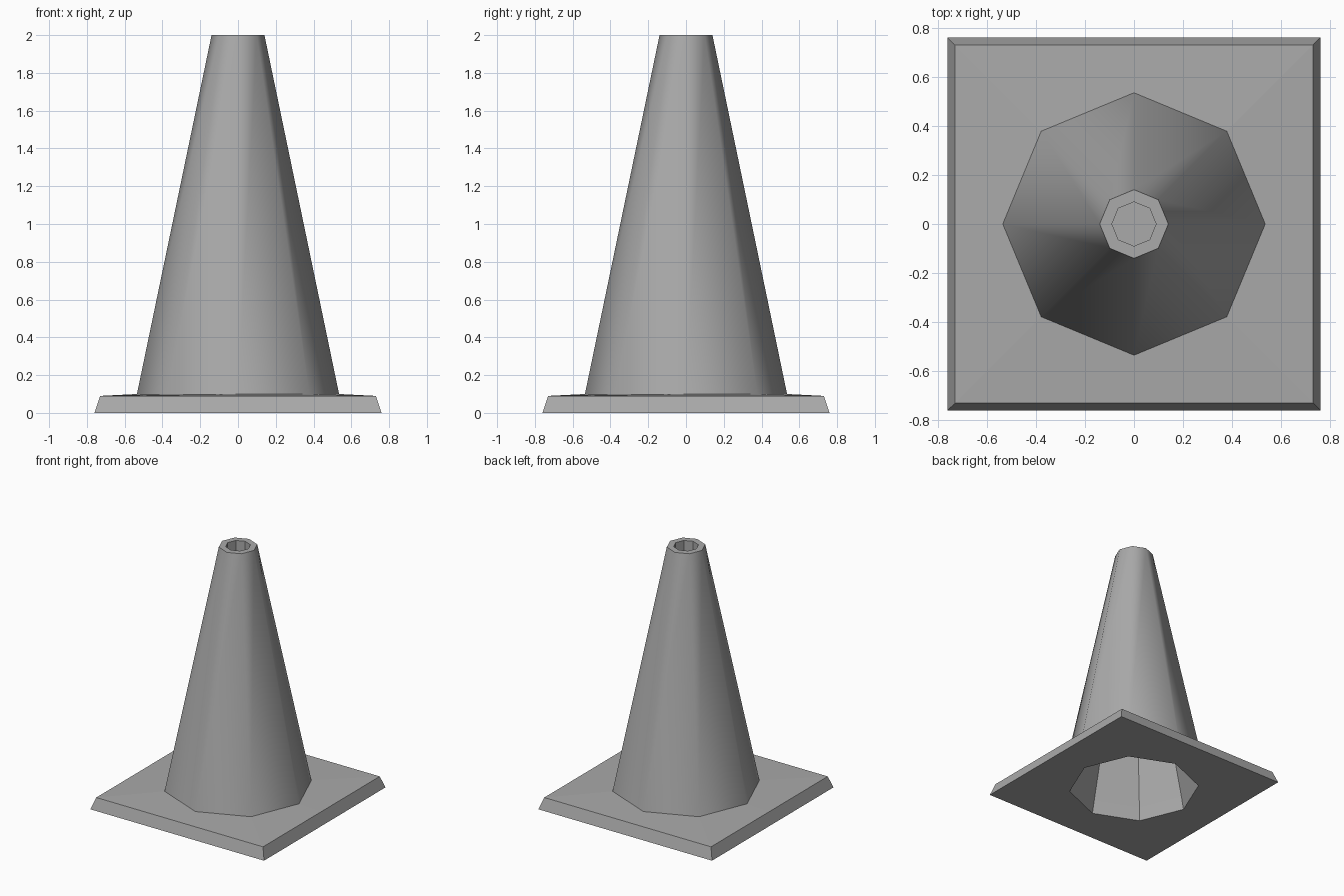
import bpy
import bmesh
from math import cos, sin, pi

SIDES = 8

old = bpy.data.objects.get("Cube")
if old:
    bpy.data.objects.remove(old, do_unlink=True)

grey = bpy.data.materials.new("plain grey")
grey.use_nodes = True
grey.diffuse_color = (0.4, 0.4, 0.4, 1)
grey.node_tree.nodes["Principled BSDF"].inputs["Base Color"].default_value = (0.4, 0.4, 0.4, 1)


def ring(bm, size, z, square=False):
    """Eight points on an octagon, or on a square with its edge midpoints."""
    verts = []
    for k in range(SIDES):
        c, s = cos(2 * pi * k / SIDES), sin(2 * pi * k / SIDES)
        r = size / max(abs(c), abs(s)) if square else size
        verts.append(bm.verts.new((r * c, r * s, z)))
    return verts


def loft(bm, rings, smooth_bands=()):
    """Join successive rings with bands of quads."""
    for band, (a, b) in enumerate(zip(rings, rings[1:])):
        for k in range(SIDES):
            n = (k + 1) % SIDES
            face = bm.faces.new((a[k], a[n], b[n], b[k]))
            face.smooth = band in smooth_bands


def finish(bm, name):
    mesh = bpy.data.meshes.new(name)
    bm.to_mesh(mesh)
    bm.free()
    mesh.materials.append(grey)
    obj = bpy.data.objects.new(name, mesh)
    bpy.context.collection.objects.link(obj)
    return obj


# Square base plate with bevelled sides and an octagonal opening beneath
bm = bmesh.new()
loft(bm, [
    ring(bm, 0.46, 0.1),
    ring(bm, 0.48, 0),
    ring(bm, 0.76, 0, square=True),
    ring(bm, 0.73, 0.09, square=True),
    ring(bm, 0.535, 0.1),
])
finish(bm, "base_plate")

# Cone: smooth outer wall, flat rim and a faceted socket in the top
bm = bmesh.new()
socket_floor = ring(bm, 0.09, 1.82)
loft(bm, [
    ring(bm, 0.535, 0.1),
    ring(bm, 0.14, 2),
    ring(bm, 0.09, 2),
    socket_floor,
], smooth_bands=(0,))
bm.faces.new(socket_floor)

# Hollow underside of the cone
ceiling = ring(bm, 0.09, 1.78)
loft(bm, [ceiling, ring(bm, 0.46, 0.1)])
bm.faces.new(list(reversed(ceiling)))
finish(bm, "cone_body")
